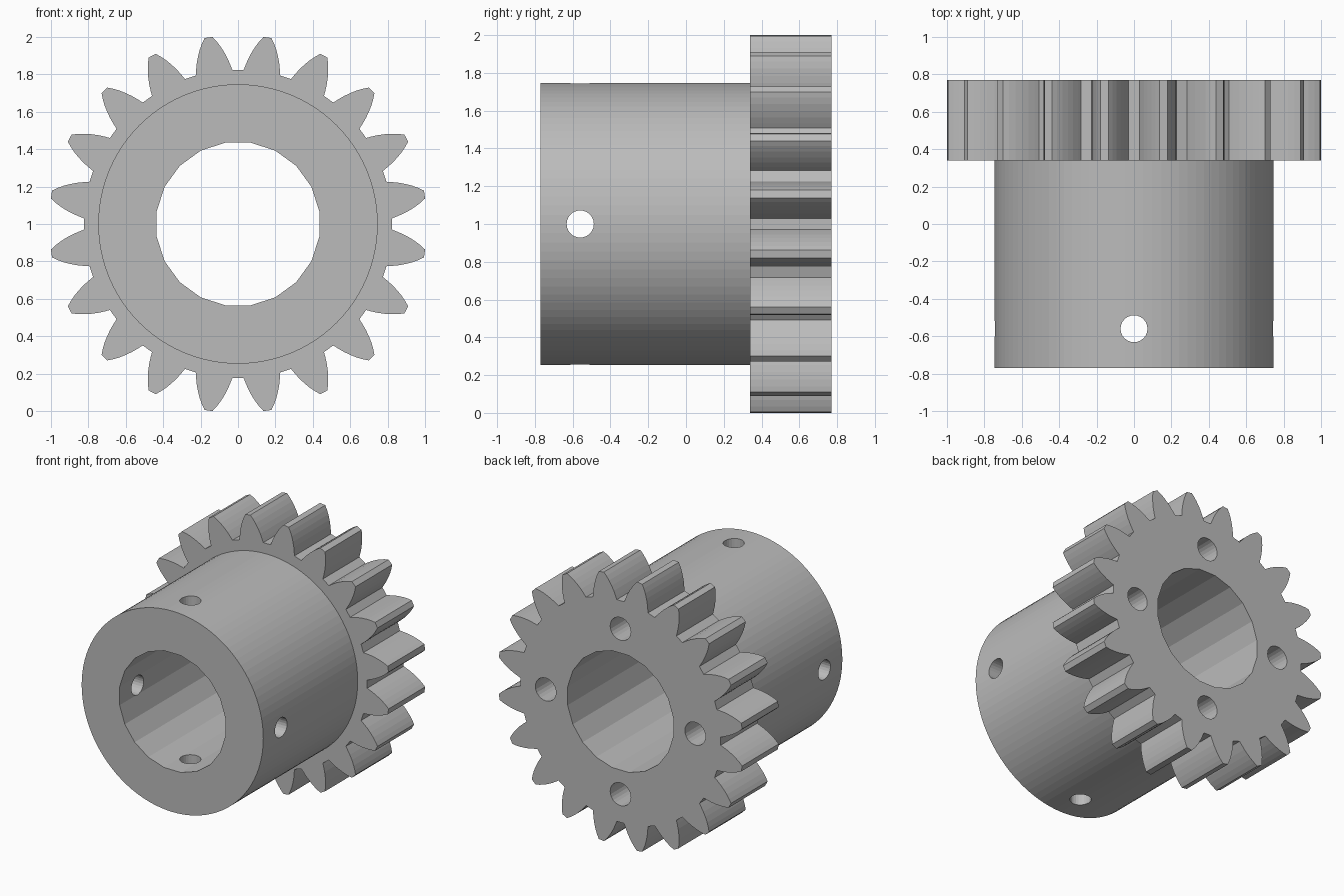
import bpy, bmesh
from math import radians, sin, cos, pi
from mathutils import Matrix, Vector

default_cube = bpy.data.objects.get("Cube")
if default_cube:
    bpy.data.objects.remove(default_cube, do_unlink=True)

CENTRE = Vector((0, 0, 1))
FRONT, SHOULDER, BACK = -0.77, 0.34, 0.77
TEETH = 20

steel = bpy.data.materials.new("grey steel")
steel.use_nodes = True
colour = (0.5, 0.5, 0.5, 1)
steel.diffuse_color = colour
steel.node_tree.nodes["Principled BSDF"].inputs["Base Color"].default_value = colour


def prism(name, outline, start, end, axis="Y"):
    """Extrude a closed outline along an axis through the gear centre."""
    bm = bmesh.new()
    face = bm.faces.new([bm.verts.new((a, start, b)) for a, b in outline])
    extruded = bmesh.ops.extrude_face_region(bm, geom=[face])["geom"]
    moved = [v for v in extruded if isinstance(v, bmesh.types.BMVert)]
    bmesh.ops.translate(bm, verts=moved, vec=(0, end - start, 0))
    bmesh.ops.recalc_face_normals(bm, faces=bm.faces)
    if axis == "X":
        bm.transform(Matrix.Rotation(-pi / 2, 4, "Z"))
    elif axis == "Z":
        bm.transform(Matrix.Rotation(pi / 2, 4, "X"))
    bm.transform(Matrix.Translation(CENTRE))
    mesh = bpy.data.meshes.new(name)
    bm.to_mesh(mesh)
    bm.free()
    mesh.materials.append(steel)
    obj = bpy.data.objects.new(name, mesh)
    bpy.context.scene.collection.objects.link(obj)
    return obj


def circle(radius, sides, x=0, z=0, phase=0.0):
    angles = [2 * pi * (i + phase) / sides for i in range(sides)]
    return [(x + radius * cos(a), z + radius * sin(a)) for a in angles]


def combine(target, tool, operation):
    """Apply a boolean and discard the tool object."""
    mod = target.modifiers.new("combine", "BOOLEAN")
    mod.operation, mod.object, mod.solver = operation, tool, "EXACT"
    graph = bpy.context.evaluated_depsgraph_get()
    result = bpy.data.meshes.new_from_object(target.evaluated_get(graph))
    target.modifiers.clear()
    target.data = result
    bpy.data.objects.remove(tool, do_unlink=True)


# Tooth flank: radius and half angle in degrees, from root to tip
flank = [(0.825, 6.9), (0.85, 6.3), (0.885, 5.45), (0.92, 4.45),
         (0.955, 3.35), (0.985, 2.25), (1.01, 1.2)]
tooth = [(r, -a) for r, a in flank] + [(r, a) for r, a in reversed(flank)]
gear_outline = []
for i in range(TEETH):
    middle = (i + 0.5) * 360 / TEETH
    for r, a in tooth:
        t = radians(middle + a)
        gear_outline.append((r * cos(t), r * sin(t)))

# Toothed wheel joined to its long hub
gear = prism("gear_with_hub", gear_outline, SHOULDER, BACK)
hub = prism("hub", circle(0.747, 96), FRONT, SHOULDER + 0.1)
combine(gear, hub, "UNION")

# Faceted central bore
combine(gear, prism("bore_cutter", circle(0.44, 20, phase=0.5), -1, 1), "DIFFERENCE")

# Crossed set screw holes near the front of the hub
for axis in "XZ":
    cutter = prism("screw_hole_cutter", circle(0.072, 24), -1, 1, axis)
    cutter.location.y = -0.56
    bpy.context.view_layer.update()
    combine(gear, cutter, "DIFFERENCE")

# Four blind holes in the back face
for x, z in ((1, 0), (-1, 0), (0, 1), (0, -1)):
    outline = circle(0.085, 24, x * 0.615, z * 0.615)
    combine(gear, prism("face_hole_cutter", outline, SHOULDER, 1), "DIFFERENCE")

# One material slot for the finished part
gear.data.materials.clear()
gear.data.materials.append(steel)
for poly in gear.data.polygons:
    poly.material_index = 0
